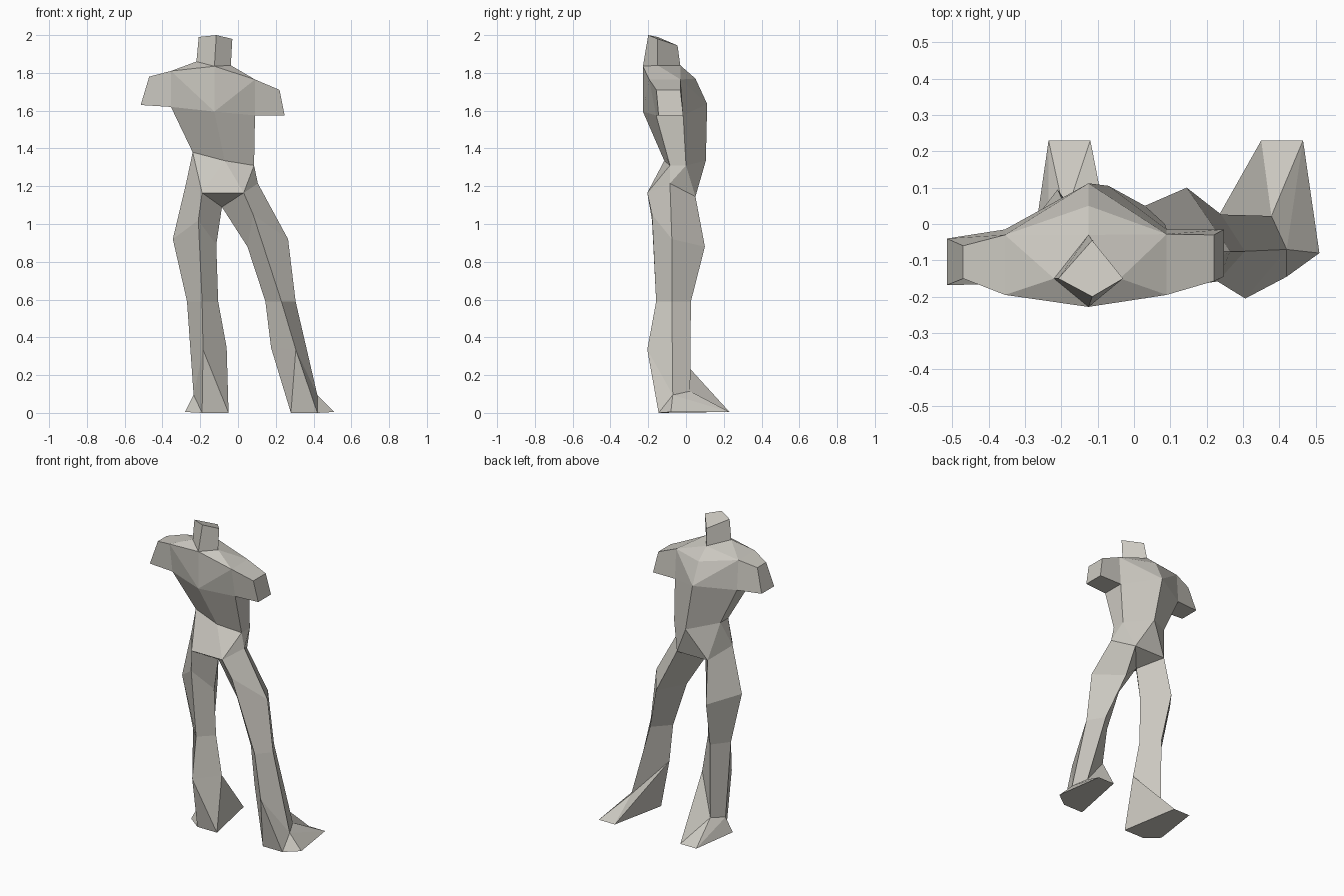
import bpy, bmesh

if "Cube" in bpy.data.objects:
    bpy.data.objects.remove(bpy.data.objects["Cube"])

stone = bpy.data.materials.new("warm grey stone")
stone.diffuse_color = (0.60, 0.58, 0.53, 1)
stone.use_nodes = True
stone.node_tree.nodes["Principled BSDF"].inputs["Base Color"].default_value = stone.diffuse_color


def finish(name, bm):
    bmesh.ops.recalc_face_normals(bm, faces=bm.faces)
    me = bpy.data.meshes.new(name)
    bm.to_mesh(me)
    bm.free()
    me.materials.append(stone)
    ob = bpy.data.objects.new(name, me)
    bpy.context.collection.objects.link(ob)
    return ob


def add_loft(bm, rings, cap_end=True):
    """Skin a stack of rings; returns the last ring of vertices."""
    vs = [[bm.verts.new(p) for p in r] for r in rings]
    n = len(rings[0])
    for a, b in zip(vs, vs[1:]):
        for i in range(n):
            j = (i + 1) % n
            bm.faces.new((a[i], a[j], b[j], b[i]))
    bm.faces.new(vs[0])
    if cap_end:
        bm.faces.new(vs[-1])
    return vs[-1]


def loft(name, rings):
    bm = bmesh.new()
    add_loft(bm, rings)
    return finish(name, bm)


def hull(name, points):
    bm = bmesh.new()
    for p in points:
        bm.verts.new(p)
    res = bmesh.ops.convex_hull(bm, input=bm.verts)
    junk = {e for e in res["geom_interior"] if isinstance(e, bmesh.types.BMVert)}
    bmesh.ops.delete(bm, geom=list(junk), context='VERTS')
    return finish(name, bm)


# Torso rings: left front, centre front, right front, right back, centre back, left back
shoulder = [(-.355, -.195, 1.81), (-.125, -.228, 1.835), (.09, -.195, 1.765),
            (.09, -.028, 1.765), (-.125, .05, 1.77), (-.355, -.03, 1.81)]
armpit = [(-.355, -.165, 1.62), (-.125, -.228, 1.595), (.09, -.158, 1.575),
          (.09, -.015, 1.575), (-.125, .112, 1.635), (-.355, -.015, 1.62)]
waist = [(-.24, -.09, 1.38), (-.07, -.115, 1.335), (.085, -.085, 1.31),
         (.085, 0, 1.31), (-.07, .105, 1.335), (-.24, -.01, 1.38)]

# Neck block: left, front, right, back
neck_base = [(-.22, -.15, 1.86), (-.125, -.228, 1.835), (-.038, -.15, 1.84), (-.125, -.03, 1.84)]
neck_top = [(-.208, -.15, 1.99), (-.115, -.2, 2.0), (-.03, -.15, 1.98), (-.115, -.045, 1.945)]
loft("neck", [neck_base, neck_top])

# Chest and abdomen
hull("chest", shoulder + armpit + neck_base)
loft("abdomen", [armpit, waist])

# Cut-off upper arms: from the chest sides to the end faces
for name, f, b, end in (
        ("left_arm", 0, 5, [(-.47, -.15, 1.78), (-.47, -.06, 1.78), (-.515, -.04, 1.63), (-.515, -.168, 1.63)]),
        ("right_arm", 2, 3, [(.22, -.157, 1.71), (.22, -.03, 1.71), (.247, -.015, 1.575), (.247, -.145, 1.575)])):
    loft(name, [[shoulder[f], shoulder[b], armpit[b], armpit[f]], end])

# Leg rings: outer, front, inner, back
crotch = (-.085, -.08, 1.09)
left_rings = [
    [(-.275, -.085, 1.215), (-.19, -.205, 1.165), crotch, (-.19, .05, 1.145)],
    [(-.345, -.08, .92), (-.21, -.18, 1.02), (-.115, -.08, .89), (-.21, .095, .88)],
    [(-.27, -.075, .59), (-.19, -.158, .59), (-.105, -.075, .59), (-.19, .026, .59)],
    [(-.235, -.07, .095), (-.185, -.205, .335), (-.06, -.08, .345), (-.19, .022, .115)]]
right_rings = [
    [(.105, -.085, 1.215), (.03, -.205, 1.165), crotch, (.03, .05, 1.145)],
    [(.265, -.075, .92), (.08, -.18, 1.05), (.05, -.08, .88), (.145, .1, .88)],
    [(.305, -.075, .59), (.23, -.158, .59), (.145, -.075, .59), (.24, .026, .59)],
    [(.42, -.07, .095), (.306, -.205, .335), (.175, -.08, .345), (.378, .022, .115)]]

# Pelvis
hull("pelvis", waist + left_rings[0] + right_rings[0])


# Legs, each ending in a wedge foot whose sole is mirrored by side
def leg(name, rings, x0, side):
    bm = bmesh.new()
    o, f, i, b = add_loft(bm, rings, cap_end=False)
    sole = [(-.07, -.145, 0), (.07, -.145, 0), (.16, -.08, .005), (.115, .23, .005), (0, .23, .005)]
    hi, ho, c, to, ti = [bm.verts.new((x0 + side * x, y, z)) for x, y, z in sole]
    for face in ((f, hi, ho), (f, ho, o), (ho, c, o), (o, c, to), (o, to, b),
                 (b, to, ti), (b, ti, i), (i, ti, hi), (i, hi, f), (hi, ho, c, to, ti)):
        bm.faces.new(face)
    finish(name, bm)


leg("left_leg", left_rings, -.12, -1)
leg("right_leg", right_rings, .35, 1)
